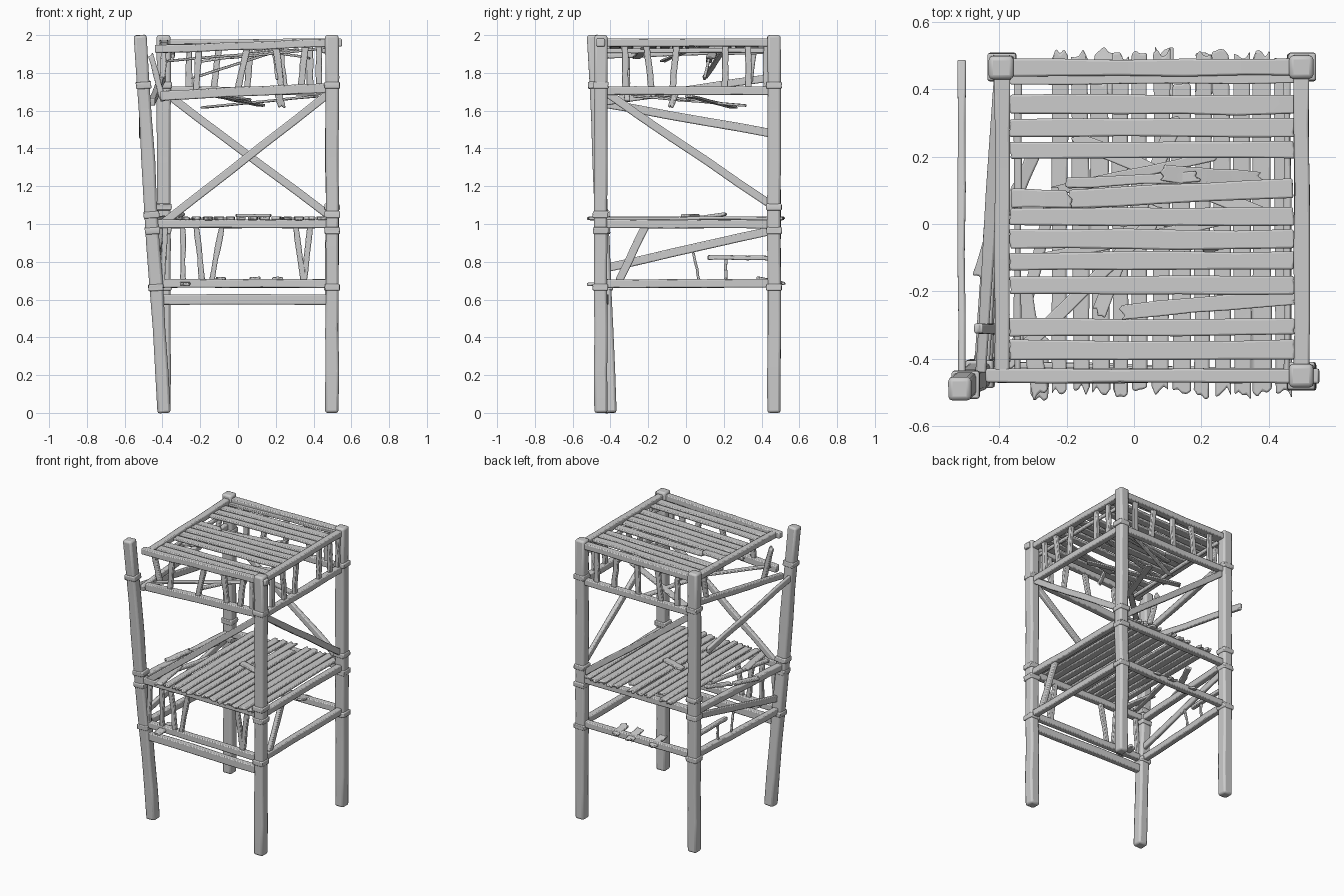
import bpy, bmesh, random
from mathutils import Vector

random.seed(7)
V = Vector


def beam(name, a, b, w, h, jag=(0, 0), wob=0.002, segs=5, cols=1, bevel=0.006):
    """Rough timber from a to b; w = horizontal width, h = thickness, jag = splintered end depths."""
    a, b = V(a), V(b)
    t = (b - a).normalized()
    ref = V((0, 1, 0)) if abs(t.z) > 0.9 else V((0, 0, 1))
    side = t.cross(ref).normalized()
    up = side.cross(t).normalized()
    if max(jag) > 0:
        cols = 4
    u = [i / cols - 0.5 for i in range(cols + 1)]
    off = [[random.uniform(0, j) for _ in u] for j in jag]
    bm = bmesh.new()
    rings = []
    for s in range(segs + 1):
        f = s / segs
        ww = w + random.uniform(-2, 2) * wob
        shift = side * random.uniform(-wob, wob) + up * random.uniform(-wob, wob)
        ring = []
        for row, order in ((0.5, range(cols + 1)), (-0.5, range(cols, -1, -1))):
            for i in order:
                p = a.lerp(b, f) + shift + side * u[i] * ww + up * row * h
                if s == 0:
                    p -= t * off[0][i]
                if s == segs:
                    p += t * off[1][i]
                ring.append(bm.verts.new(p))
        rings.append(ring)
    n = len(rings[0])
    for r0, r1 in zip(rings, rings[1:]):
        for i in range(n):
            bm.faces.new((r0[i], r0[(i + 1) % n], r1[(i + 1) % n], r1[i]))
    for ring in (rings[0], rings[-1]):
        for i in range(cols):
            bm.faces.new((ring[i], ring[i + 1], ring[n - 2 - i], ring[n - 1 - i]))
    bmesh.ops.recalc_face_normals(bm, faces=bm.faces)
    me = bpy.data.meshes.new(name)
    bm.to_mesh(me)
    bm.free()
    ob = bpy.data.objects.new(name, me)
    bpy.context.collection.objects.link(ob)
    mod = ob.modifiers.new("worn_edges", 'BEVEL')
    mod.width = min(bevel, h * 0.3)
    mod.segments = 2
    mod.limit_method = 'ANGLE'
    mod.angle_limit = 0.7
    return ob


# Corner posts: the front left one leans outwards
posts = {
    "front_left": (V((-0.392, -0.40, 0)), V((-0.518, -0.488, 2))),
    "front_right": (V((0.498, -0.452, 0)), V((0.498, -0.452, 2))),
    "back_right": (V((0.498, 0.466, 0)), V((0.498, 0.466, 2))),
    "back_left": (V((-0.393, 0.466, 0)), V((-0.393, 0.466, 2))),
}
for k, (lo, hi) in posts.items():
    beam(k + "_post", lo, hi, 0.07, 0.07, segs=9, wob=0.0025, bevel=0.013)
    # Lashings around the joints
    for z in (0.665, 0.965, 1.05 if "front" in k else 1.09, 1.735):
        c = lo.lerp(hi, z / 2)
        d = (hi - lo).normalized() * 0.018
        beam(k + "_lashing", c - d, c + d, 0.082, 0.082, segs=2, wob=0.002)


def at(k, z):
    lo, hi = posts[k]
    return lo.lerp(hi, z / 2)


# Horizontal rails: front, right, back, left, with end heights
rails = [("front_left", "front_right"), ("front_right", "back_right"),
         ("back_right", "back_left"), ("back_left", "front_left")]
for z0, lvl in ((0.685, "lower"), (1.0, "deck")):
    for p, q in rails:
        beam(p + "_" + lvl + "_rail", at(p, z0), at(q, z0), 0.042, 0.045)
beam("front_second_rail", at("front_left", 0.6), at("front_right", 0.6), 0.04, 0.055)
beam("front_upper_rail", (-0.41, -0.45, 1.68), (0.48, -0.45, 1.722), 0.042, 0.05)
beam("right_upper_rail", at("front_right", 1.705), at("back_right", 1.705), 0.042, 0.045)
beam("back_upper_rail", at("back_right", 1.705), at("back_left", 1.705), 0.042, 0.045)
beam("left_upper_rail", (-0.40, 0.45, 1.775), (-0.455, -0.44, 1.645), 0.035, 0.04)

# Roof frame
beam("front_roof_rail", (-0.44, -0.45, 1.925), (0.55, -0.45, 1.962), 0.042, 0.042)
beam("back_roof_rail", (-0.41, 0.465, 1.955), (0.52, 0.465, 1.962), 0.05, 0.042)
beam("right_roof_rail", (0.498, -0.48, 1.96), (0.498, 0.49, 1.962), 0.046, 0.042)
beam("left_roof_rail", (-0.392, -0.45, 1.925), (-0.392, 0.46, 1.955), 0.046, 0.042)
for x, dz in ((-0.345, -0.03), (0.455, -0.026)):
    beam("roof_batten", (x, -0.44, 1.93 + x * 0.03 + dz), (x, 0.45, 1.945 + dz), 0.02, 0.025)

# Roof planks along x
for y in (0.43, 0.355, 0.285, 0.22, 0.02, -0.045, -0.112, -0.182, -0.308, -0.375):
    z = 1.944 + y * 0.015
    w = 0.03 if y > 0.4 else random.uniform(0.05, 0.058)
    beam("roof_plank", (-0.365, y, z - 0.006), (0.472, y + random.uniform(-.004, .004), z + 0.012),
         w, 0.018, jag=(0.008, 0.008))
beam("roof_plank_stub", (-0.365, 0.075, 1.94), (-0.2, 0.075, 1.94), 0.055, 0.018, jag=(0, 0.03))
beam("slipped_roof_plank", (-0.19, 0.075, 1.925), (0.472, 0.105, 1.955), 0.055, 0.018, jag=(0.02, 0))
beam("roof_plank_sliver", (-0.19, 0.12, 1.86), (0.18, 0.14, 1.92), 0.03, 0.014, jag=(0.02, 0.02))

# Broken boards hanging below the roof
loose = [((-0.02, -0.26, 1.88), (0.47, -0.215, 1.93), 0.045),
         ((-0.36, -0.12, 1.865), (0.3, 0.02, 1.92), 0.03),
         ((-0.22, 0.10, 1.78), (0.22, 0.20, 1.92), 0.03),
         ((0.10, 0.15, 1.925), (0.36, 0.13, 1.88), 0.05),
         ((-0.17, 0.25, 1.62), (0.40, 0.02, 1.675), 0.045),
         ((-0.10, -0.25, 1.675), (0.12, 0.30, 1.63), 0.045),
         ((-0.36, -0.40, 1.70), (0.05, 0.0, 1.66), 0.04)]
for a, b, w in loose:
    beam("fallen_roof_board", a, b, w, 0.013, jag=(0.03, 0.03))
beam("hanging_roof_slat", (0.20, 0.13, 1.91), (0.22, 0.10, 1.78), 0.04, 0.015, jag=(0, 0.02))
beam("hanging_slat", (0.21, -0.05, 1.70), (0.23, -0.08, 1.63), 0.04, 0.015, jag=(0, 0.02))

# Balusters under the roof
for xt, xb in ((-0.205, -0.225), (0.05, -0.005), (0.2, 0.235), (0.355, 0.33), (0.428, 0.428)):
    beam("front_baluster", (xt, -0.45, 1.94), (xb, -0.45, 1.69), 0.034, 0.024, bevel=0.004)
for yt, yb in ((-0.322, -0.322), (-0.21, -0.18), (-0.05, -0.075), (0.21, 0.205), (0.33, 0.33), (0.425, 0.425)):
    beam("right_baluster", (0.498, yt, 1.95), (0.498, yb, 1.69), 0.024, 0.034, bevel=0.004)
for xt, xb in ((0.38, 0.38), (0.22, 0.25), (0.06, 0.05), (-0.1, -0.13), (-0.26, -0.26)):
    beam("back_baluster", (xt, 0.465, 1.95), (xb, 0.465, 1.69), 0.034, 0.024, bevel=0.004)
beam("left_broken_baluster", (-0.46, -0.312, 1.89), (-0.395, -0.312, 1.65), 0.03, 0.03, jag=(0.02, 0))
beam("left_baluster", (-0.392, 0.36, 1.93), (-0.40, 0.34, 1.75), 0.03, 0.03)

# Diagonal braces of the middle storey
beam("front_brace", (-0.40, -0.45, 1.0), (0.48, -0.45, 1.69), 0.03, 0.042)
beam("back_brace", (-0.38, 0.465, 1.69), (0.48, 0.465, 1.045), 0.03, 0.042)
beam("right_brace", (0.498, -0.43, 1.70), (0.498, 0.45, 1.10), 0.03, 0.042)
beam("left_detached_brace", (-0.512, -0.47, 1.645), (-0.512, 0.485, 1.475), 0.024, 0.045)

# Deck planks along y with splintered ends
for i in range(12):
    x = -0.222 + i * 0.0605
    y0, y1 = -0.475 - random.uniform(0, 0.015), 0.478 + random.uniform(0, 0.015)
    if i in (2, 6):
        y1 = 0.40
    beam("deck_plank", (x + random.uniform(-.006, .006), y0, 1.03), (x + random.uniform(-.006, .006), y1, 1.03),
         random.uniform(0.046, 0.056), 0.018, jag=(0.035, 0.035))
beam("deck_plank_stub", (-0.28, -0.49, 1.03), (-0.325, -0.21, 1.03), 0.05, 0.018, jag=(0.035, 0.03))
beam("deck_broken_plank", (-0.37, 0.04, 1.03), (-0.30, 0.20, 1.05), 0.04, 0.018, jag=(0.03, 0.04))
beam("deck_loose_plank", (-0.405, 0.02, 1.035), (-0.455, -0.155, 1.02), 0.045, 0.018, jag=(0.03, 0.03))
beam("deck_cross_plank", (0.0, 0.05, 1.045), (0.16, 0.0, 1.045), 0.05, 0.016, jag=(0.02, 0.02))
beam("left_deck_brace", (-0.36, -0.41, 1.025), (-0.25, 0.05, 1.02), 0.035, 0.02, jag=(0, 0.03))

# Lower storey: front struts, side struts and broken floor remains
for xt, xb, w in ((-0.385, -0.40, 0.03), (-0.292, -0.292, 0.028), (-0.22, -0.19, 0.03), (-0.085, -0.14, 0.03),
                  (0.305, 0.345, 0.03), (0.38, 0.35, 0.03)):
    beam("front_strut", (xt, -0.445, 0.99), (xb, -0.44, 0.70), w, 0.024, bevel=0.004)
beam("right_strut", (0.498, -0.215, 0.99), (0.498, -0.355, 0.70), 0.03, 0.042)
beam("left_lower_brace", (-0.43, -0.41, 0.77), (-0.405, 0.45, 0.965), 0.025, 0.045)
beam("left_lower_board", (-0.40, 0.14, 0.823), (-0.395, 0.45, 0.82), 0.03, 0.024, jag=(0.03, 0))
beam("left_thin_strut", (-0.405, 0.04, 0.85), (-0.405, 0.07, 0.70), 0.014, 0.014)
beam("left_thin_strut", (-0.40, 0.21, 0.82), (-0.40, 0.21, 0.70), 0.016, 0.016)
beam("front_floor_stub", (-0.28, -0.50, 0.682), (-0.28, -0.36, 0.69), 0.055, 0.018, jag=(0.03, 0.03))
for x in (0.09, 0.21, -0.09):
    beam("back_floor_stub", (x, 0.40, 0.71), (x, 0.50, 0.69), 0.055, 0.016, jag=(0.03, 0.03))

# Soft shading on worn edges only
bpy.ops.object.select_all(action='SELECT')
bpy.context.view_layer.objects.active = bpy.context.scene.objects[0]
bpy.ops.object.shade_smooth_by_angle(angle=0.6)
